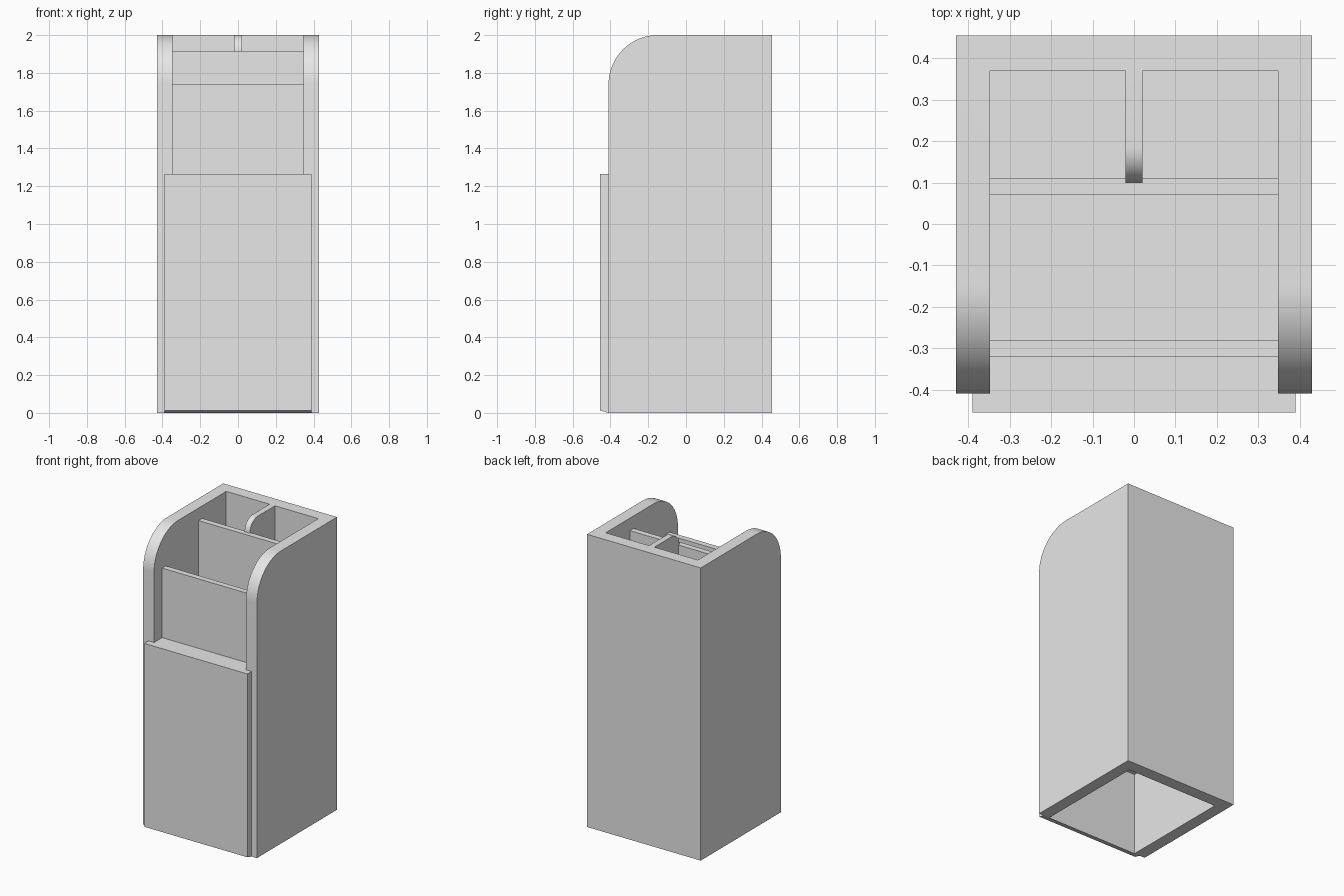
import bpy, bmesh
from math import sin, cos, pi

if "Cube" in bpy.data.objects:
    bpy.data.objects.remove(bpy.data.objects["Cube"])

grey = bpy.data.materials.new("plain_grey")
grey.use_nodes = True
grey.diffuse_color = (0.8, 0.8, 0.8, 1)
grey.node_tree.nodes["Principled BSDF"].inputs["Base Color"].default_value = (0.8, 0.8, 0.8, 1)


def extrude_x(name, profile, x0, x1):
    """Solid made by extruding a closed (y, z) profile from x0 to x1."""
    bm = bmesh.new()
    face = bm.faces.new([bm.verts.new((x0, y, z)) for y, z in profile])
    new = bmesh.ops.extrude_face_region(bm, geom=[face])["geom"]
    verts = [v for v in new if isinstance(v, bmesh.types.BMVert)]
    bmesh.ops.translate(bm, verts=verts, vec=(x1 - x0, 0, 0))
    bmesh.ops.recalc_face_normals(bm, faces=bm.faces)
    mesh = bpy.data.meshes.new(name)
    bm.to_mesh(mesh)
    bm.free()
    mesh.materials.append(grey)
    obj = bpy.data.objects.new(name, mesh)
    bpy.context.collection.objects.link(obj)
    return obj


def box(name, x, y0, y1, z0, z1):
    """Box centred on x = 0 with half width x."""
    return extrude_x(name, [(y0, z0), (y1, z0), (y1, z1), (y0, z1)], -x, x)


def rounded_panel(name, x, y0, y1, z0, z1, r, steps):
    """Panel in the yz plane whose upper front corner is rounded."""
    arc = [(y0 + r - r * cos(a), z1 - r + r * sin(a))
           for a in (pi / 2 * i / steps for i in range(steps + 1))]
    return extrude_x(name, [(y1, z1), (y1, z0), (y0, z0)] + arc, -x, x)


def combine(obj, tool, operation):
    """Apply a boolean to obj and discard the tool."""
    mod = obj.modifiers.new(operation, "BOOLEAN")
    mod.operation, mod.object, mod.solver = operation, tool, "EXACT"
    bpy.context.view_layer.objects.active = obj
    bpy.ops.object.modifier_apply(modifier=mod.name)
    bpy.data.objects.remove(tool)


FRONT, BACK, INNER_BACK = -0.41, 0.455, 0.37
WIDTH, INNER = 0.43, 0.348
FLOOR = 0.57

# Shell: two rounded side walls joined by the back wall
shell = rounded_panel("shell", WIDTH, FRONT, BACK, 0, 2, 0.26, 24)
combine(shell, box("cutter", INNER, -1, INNER_BACK, -1, 3), "DIFFERENCE")

# Short rounded wall that splits the rear compartment, flush with the back
combine(shell, rounded_panel("rear_split", 0.02, 0.1, 0.4, FLOOR + 0.02, 2, 0.085, 12), "UNION")

# Cross dividers, stepping down towards the front
box("rear_divider", INNER, 0.07, 0.11, FLOOR, 1.915)
box("front_divider", INNER, -0.322, -0.282, FLOOR, 1.74)

# Raised floor above the open base
box("floor", INNER, FRONT, INNER_BACK, FLOOR, FLOOR + 0.04)

# Front plate with a slanted lower edge, and the ledge behind its top
plate = extrude_x("front_plate", [(-0.455, 0.012), (FRONT, 0), (FRONT, 1.265), (-0.455, 1.265)],
                  -0.39, 0.39)
combine(plate, box("ledge", INNER, -0.43, -0.322, 1.22, 1.265), "UNION")

# Smooth the rounded corners and keep the edges sharp
bpy.ops.object.select_all(action="DESELECT")
shell.select_set(True)
bpy.context.view_layer.objects.active = shell
bpy.ops.object.shade_smooth_by_angle(angle=0.5)
